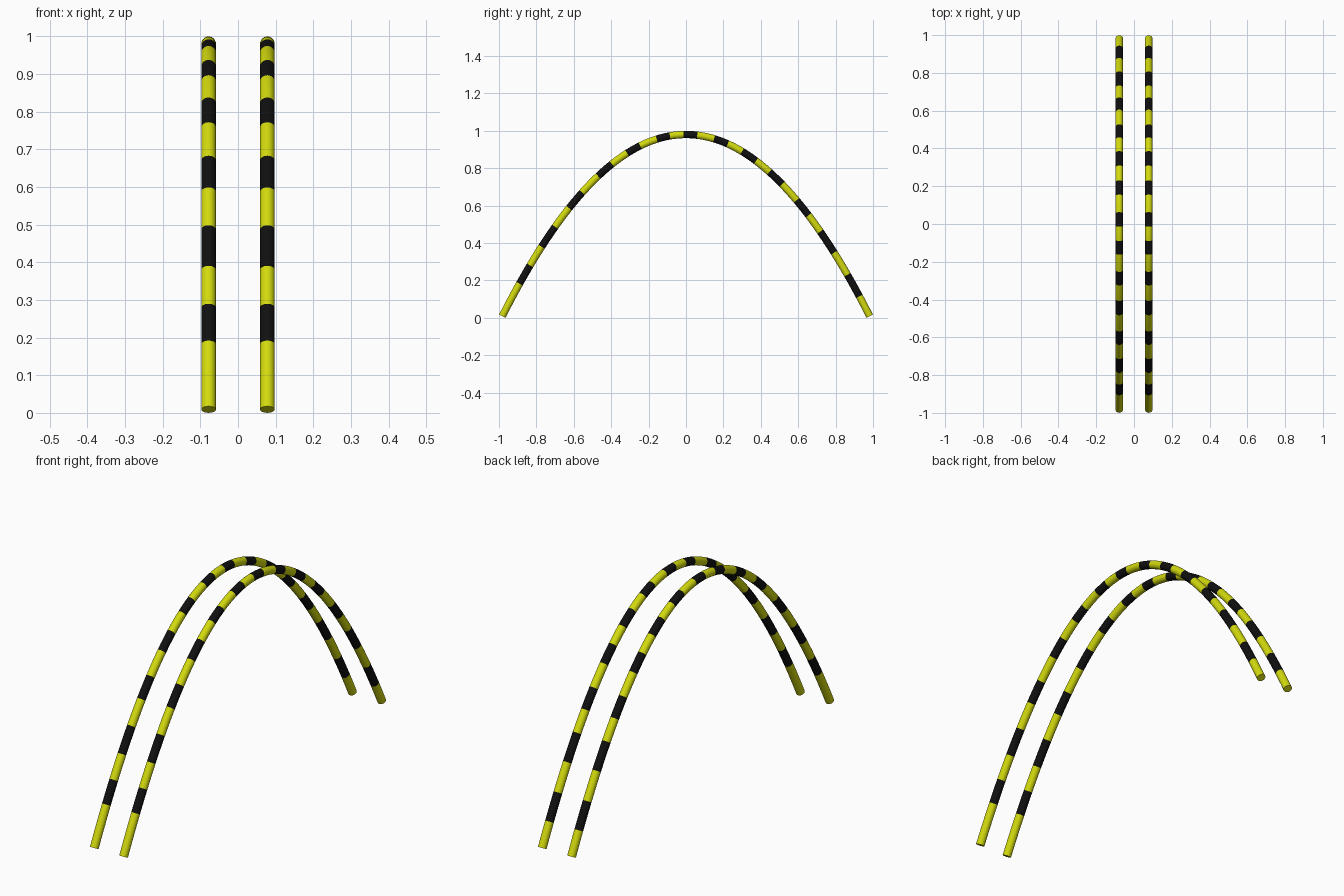
import bpy, bmesh, math

if "Cube" in bpy.data.objects:
    bpy.data.objects.remove(bpy.data.objects["Cube"])

R = 0.0195          # tube radius
HALF = 0.982        # half span of the arch (tube centre line)
TOP, FOOT = 0.98, 0.009
SIDES = 24
K = (TOP - FOOT) / HALF ** 2

# y positions along the arch where the colour changes (yellow first)
BANDS = [-HALF, -.89, -.834, -.772, -.70, -.625, -.555, -.47, -.396, -.315, -.245,
         -.156, -.086, -.013, .06, .15, .223, .30, .374, .446, .514, .591, .655,
         .718, .792, .863, .927, HALF]


def material(name, rgb):
    m = bpy.data.materials.new(name)
    m.diffuse_color = (*rgb, 1)
    m.use_nodes = True
    m.node_tree.nodes["Principled BSDF"].inputs["Base Color"].default_value = m.diffuse_color
    return m


yellow = material("yellow", (0.65, 0.70, 0.004))
black = material("black", (0.005, 0.005, 0.005))


def arch(name, x):
    """Parabolic striped tube with flat end caps."""
    bm = bmesh.new()

    def ring(y):
        slope = -2 * K * y
        n = math.hypot(1, slope)
        ny, nz = -slope / n, 1 / n          # normal of the path
        z = TOP - K * y * y
        return [bm.verts.new((x + R * math.cos(a), y + R * math.sin(a) * ny,
                              z + R * math.sin(a) * nz))
                for a in (2 * math.pi * i / SIDES for i in range(SIDES))]

    prev = ring(BANDS[0])
    bm.faces.new(prev)
    for b, (y0, y1) in enumerate(zip(BANDS, BANDS[1:])):
        for s in range(1, 4):
            cur = ring(y0 + (y1 - y0) * s / 3)
            for i in range(SIDES):
                j = (i + 1) % SIDES
                f = bm.faces.new((prev[i], prev[j], cur[j], cur[i]))
                f.material_index = b % 2
            prev = cur
    bm.faces.new(prev)
    bmesh.ops.recalc_face_normals(bm, faces=bm.faces)

    me = bpy.data.meshes.new(name)
    bm.to_mesh(me)
    bm.free()
    me.materials.append(yellow)
    me.materials.append(black)
    ob = bpy.data.objects.new(name, me)
    bpy.context.collection.objects.link(ob)
    bpy.ops.object.select_all(action='DESELECT')
    ob.select_set(True)
    bpy.context.view_layer.objects.active = ob
    bpy.ops.object.shade_smooth_by_angle(angle=math.radians(40))


# Two parallel arches
arch("left_arch", -0.078)
arch("right_arch", 0.078)
